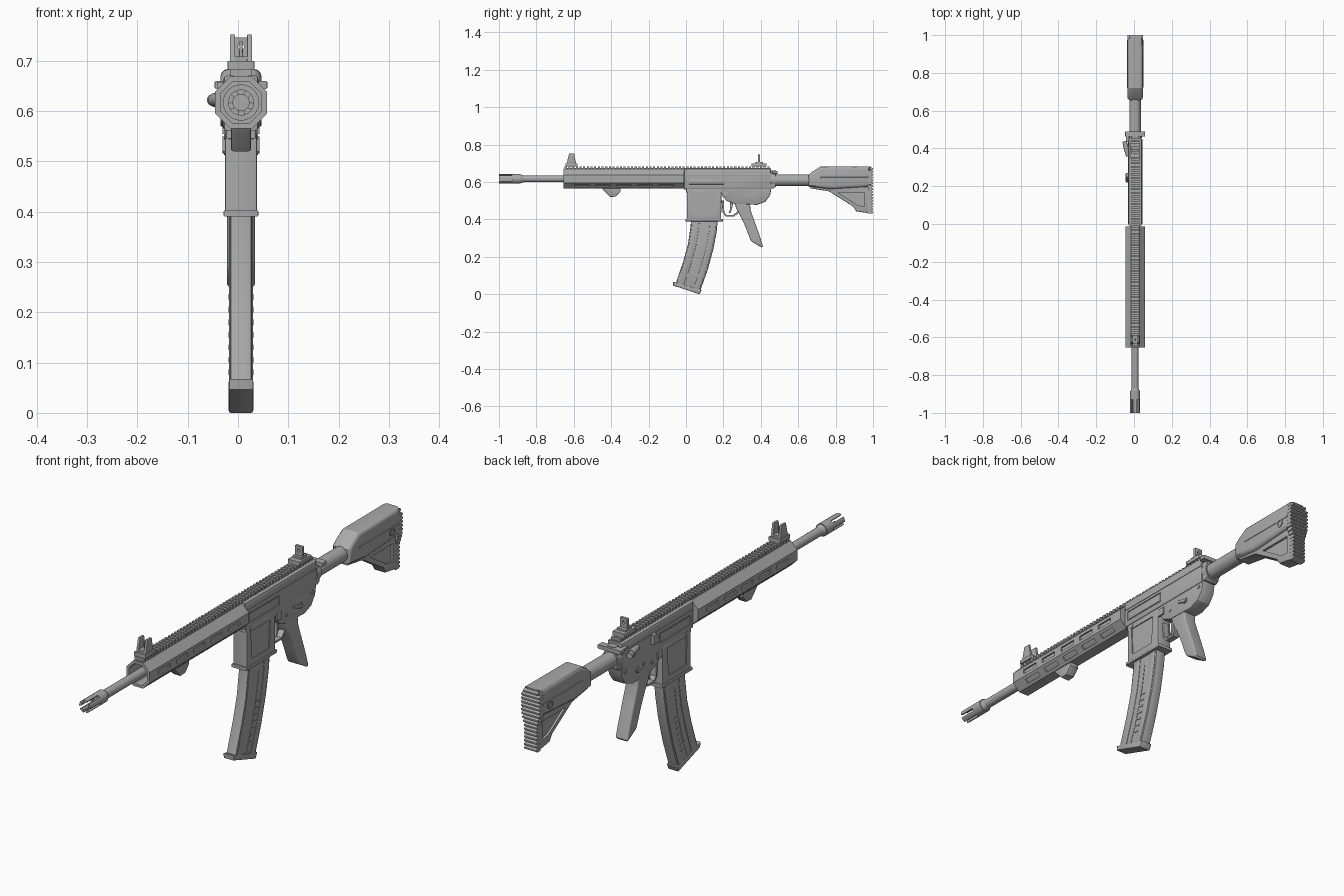
import bpy, bmesh, math
from mathutils import Matrix, Vector

CX = 0.006   # centre plane of the body
ZB = 0.617   # bore height

if "Cube" in bpy.data.objects:
    bpy.data.objects.remove(bpy.data.objects["Cube"])

grey = bpy.data.materials.new("matte_grey")
grey.use_nodes = True
COLOUR = (0.4, 0.4, 0.4, 1)
grey.diffuse_color = COLOUR
grey.node_tree.nodes["Principled BSDF"].inputs["Base Color"].default_value = COLOUR
parts = []


def finish(name, bm):
    bmesh.ops.recalc_face_normals(bm, faces=bm.faces)
    me = bpy.data.meshes.new(name)
    bm.to_mesh(me)
    bm.free()
    me.materials.append(grey)
    ob = bpy.data.objects.new(name, me)
    bpy.context.collection.objects.link(ob)
    parts.append(ob)
    return ob


def prism(name, profile, half, bevel=0.0, x=CX, segs=2):
    """Side profile of (y, z) points, thickened across x, with rounded side rims."""
    bm = bmesh.new()
    face = bm.faces.new([bm.verts.new((x - half, y, z)) for y, z in profile])
    new = bmesh.ops.extrude_face_region(bm, geom=[face])["geom"]
    bmesh.ops.translate(bm, vec=(2 * half, 0, 0),
                        verts=[v for v in new if isinstance(v, bmesh.types.BMVert)])
    if bevel:
        rims = [e for e in bm.edges if abs(e.verts[0].co.x - e.verts[1].co.x) < 1e-5]
        bmesh.ops.bevel(bm, geom=rims, offset=bevel, segments=segs, profile=0.5,
                        affect='EDGES', clamp_overlap=True)
    return finish(name, bm)


def rect(y0, y1, z0, z1):
    return [(y0, z0), (y1, z0), (y1, z1), (y0, z1)]


def add_box(bm, matrix, size):
    bmesh.ops.create_cube(bm, size=1, matrix=matrix @ Matrix.Diagonal((*size, 1)))


def rod(name, start, end, r0, r1=None, sides=24):
    """Round bar between two points."""
    a, b = Vector(start), Vector(end)
    turn = (b - a).to_track_quat('Z', 'Y').to_matrix().to_4x4()
    bm = bmesh.new()
    bmesh.ops.create_cone(bm, cap_ends=True, segments=sides, radius1=r0,
                          radius2=r0 if r1 is None else r1, depth=(b - a).length,
                          matrix=Matrix.Translation((a + b) / 2) @ turn)
    return finish(name, bm)


def bar(name, y0, y1, r0, r1=None, z=ZB, sides=24):
    return rod(name, (CX, y0, z), (CX, y1, z), r0, r1, sides)


def cut(ob, cutter):
    mod = ob.modifiers.new("cut", 'BOOLEAN')
    mod.operation, mod.solver, mod.object = 'DIFFERENCE', 'EXACT', cutter
    dg = bpy.context.evaluated_depsgraph_get()
    ob.data = bpy.data.meshes.new_from_object(ob.evaluated_get(dg))
    ob.modifiers.clear()
    parts.remove(cutter)
    bpy.data.objects.remove(cutter)


def cut_sides(ob, profile, half, depth):
    """Sink a panel into both flanks."""
    for s in (-1, 1):
        cut(ob, prism("cutter", profile, depth, x=CX + s * half))


def octagon(name, y0, y1, half):
    bm = bmesh.new()
    turn = Matrix.Translation((CX, (y0 + y1) / 2, ZB)) @ Matrix.Rotation(math.pi / 2, 4, 'X')
    r = half / math.cos(math.pi / 8)
    bmesh.ops.create_cone(bm, cap_ends=True, segments=8, radius1=r, radius2=r, depth=y1 - y0,
                          matrix=turn @ Matrix.Rotation(math.pi / 8, 4, 'Z'))
    return finish(name, bm)


# Barrel and slotted muzzle
bar("barrel", -0.9, 0.0, 0.018)
bar("muzzle_collar", -0.89, -0.868, 0.025, 0.018)
muzzle = bar("muzzle_device", -1.0, -0.885, 0.026)
cut(muzzle, bar("cutter", -1.02, -0.92, 0.016))
bm = bmesh.new()
for i in range(5):
    spin = Matrix.Rotation(math.tau * i / 5 + math.pi / 2, 4, 'Y')
    add_box(bm, Matrix.Translation((CX, -0.97, ZB)) @ spin @ Matrix.Translation((0.025, 0, 0)),
            (0.03, 0.08, 0.011))
cut(muzzle, finish("cutter", bm))

# Hollow octagonal handguard with slots on the flanks and lower chamfers
guard = octagon("handguard", -0.655, -0.012, 0.052)
cut(guard, octagon("cutter", -0.7, -0.06, 0.041))
bm = bmesh.new()
for angle in (0, 45, 135, 180):
    face = Matrix.Translation((CX, 0, ZB)) @ Matrix.Rotation(math.radians(angle), 4, 'Y')
    for i in range(5):
        add_box(bm, face @ Matrix.Translation((0.052, -0.556 + 0.112 * i, 0)), (0.013, 0.075, 0.018))
cut(guard, finish("cutter", bm))
bar("barrel_nut", -0.12, -0.04, 0.036)
prism("hand_stop", [(-0.45, 0.567), (-0.44, 0.555), (-0.405, 0.52), (-0.375, 0.522),
                    (-0.35, 0.55), (-0.35, 0.567)], 0.02, 0.005)

# Toothed top rail
prism("rail_base", rect(-0.65, 0.45, 0.66, 0.674), 0.015)
bm = bmesh.new()
for i in range(56):
    add_box(bm, Matrix.Translation((CX, -0.643 + 0.0197 * i, 0.677)), (0.044, 0.011, 0.014))
finish("rail_teeth", bm)

# Upper receiver
upper = prism("upper_receiver", rect(-0.012, 0.455, 0.56, 0.672), 0.036, 0.012)
cut_sides(upper, rect(0.01, 0.21, 0.582, 0.622), 0.036, 0.004)
prism("port_cover", rect(0.016, 0.204, 0.588, 0.616), 0.034, 0.002)
prism("receiver_ridge", rect(0.0, 0.45, 0.632, 0.64), 0.038, 0.002)
prism("case_deflector", [(0.22, 0.6), (0.27, 0.6), (0.27, 0.64), (0.25, 0.64)], 0.008, 0.003, x=-0.036)
rod("forward_assist", (-0.028, 0.36, 0.622), (-0.046, 0.42, 0.622), 0.014, sides=16)
rod("forward_assist_button", (-0.044, 0.41, 0.622), (-0.05, 0.438, 0.622), 0.012, sides=16)
prism("charging_handle", rect(0.462, 0.49, 0.644, 0.66), 0.053, 0.004)
prism("charging_handle_stem", rect(0.4, 0.48, 0.642, 0.662), 0.018, 0.003)
prism("charging_latch", rect(0.435, 0.47, 0.646, 0.658), 0.008, 0.002, x=-0.034)

# Lower receiver and magazine well
prism("lower_receiver", [(0.0, 0.575), (0.0, 0.545), (0.19, 0.54), (0.215, 0.5), (0.26, 0.482),
                         (0.38, 0.478), (0.425, 0.495), (0.45, 0.53), (0.458, 0.575)], 0.031, 0.006)
well = prism("magazine_well", [(0.005, 0.56), (0.005, 0.4), (0.188, 0.4), (0.19, 0.56)], 0.032, 0.005)
cut_sides(well, [(0.03, 0.54), (0.035, 0.425), (0.15, 0.425), (0.155, 0.54)], 0.032, 0.004)
prism("magazine_well_lip", rect(-0.003, 0.197, 0.39, 0.403), 0.035, 0.004)

# Controls and pins
for s in (-1, 1):
    for name, y, z, r in (("front_pin", 0.03, 0.552, 0.009), ("rear_pin", 0.43, 0.55, 0.009),
                          ("trigger_pin", 0.26, 0.52, 0.006), ("hammer_pin", 0.31, 0.535, 0.006),
                          ("selector_hub", 0.35, 0.525, 0.012)):
        rod(name, (CX, y, z), (CX + s * 0.034, y, z), r, sides=16)
    prism("selector_lever", [(0.315, 0.526), (0.355, 0.516), (0.36, 0.53), (0.32, 0.536)],
          0.003, x=CX + s * 0.034)
    prism("magazine_catch", rect(0.195, 0.225, 0.52, 0.55), 0.004, 0.002, x=CX + s * 0.033)

# Trigger, guard and grip
prism("trigger_guard", [(0.19, 0.5), (0.196, 0.435), (0.212, 0.415), (0.258, 0.415), (0.285, 0.44),
                        (0.278, 0.447), (0.254, 0.424), (0.216, 0.424), (0.205, 0.438), (0.202, 0.5)],
      0.013, 0.002)
prism("trigger", [(0.235, 0.49), (0.236, 0.455), (0.228, 0.435), (0.236, 0.434),
                  (0.246, 0.455), (0.252, 0.49)], 0.006, 0.002)
prism("grip", [(0.26, 0.49), (0.268, 0.46), (0.295, 0.41), (0.318, 0.36), (0.345, 0.29),
               (0.352, 0.28), (0.405, 0.25), (0.411, 0.257), (0.395, 0.31), (0.37, 0.38),
               (0.345, 0.45), (0.342, 0.49)], 0.028, 0.014, segs=4)

# Curved magazine, with flank ribs following the same curve
FRONT = [(0.03, 0.43), (0.024, 0.36), (0.011, 0.27), (-0.015, 0.175), (-0.054, 0.06)]
BACK = [(0.172, 0.43), (0.165, 0.34), (0.146, 0.24), (0.116, 0.13), (0.076, 0.018)]


def band(a, b, first=0):
    edge = lambda t: [(p[0] + (q[0] - p[0]) * t, p[1] + (q[1] - p[1]) * t)
                      for p, q in zip(FRONT, BACK)][first:]
    return edge(a) + edge(b)[::-1]


prism("magazine", band(0, 1), 0.022, 0.006)
prism("magazine_front_rib", band(0.04, 0.32), 0.024, 0.002)
prism("magazine_rear_rib", band(0.72, 0.95), 0.024, 0.002)
prism("magazine_window", band(0.49, 0.53, 1), 0.0235)
for i in range(7):
    t = i / 6
    y, z = 0.04 + 0.055 * t - 0.012 * t * t, 0.08 + 0.15 * t
    prism("magazine_rung", [(y - 0.012, z), (y + 0.014, z - 0.005),
                            (y + 0.014, z + 0.001), (y - 0.012, z + 0.006)], 0.0245)
prism("magazine_base", [(-0.07, 0.067), (-0.068, 0.046), (0.073, 0.0), (0.084, 0.023)], 0.0245, 0.004)

# Buffer tube
bar("buffer_tube", 0.45, 0.72, 0.031, z=0.609)
bar("castle_nut", 0.455, 0.482, 0.037, z=0.609, sides=16)
prism("end_plate", [(0.45, 0.57), (0.465, 0.565), (0.48, 0.575), (0.48, 0.65), (0.45, 0.65)], 0.03, 0.004)

# Shoulder stock with recessed web and ribbed butt pad
prism("stock_body", [(0.655, 0.575), (0.655, 0.635), (0.675, 0.655), (0.72, 0.683), (0.985, 0.684),
                     (0.985, 0.575), (0.77, 0.562)], 0.041, 0.016, segs=3)
web = prism("stock_web", [(0.665, 0.59), (0.665, 0.566), (0.765, 0.55), (0.895, 0.468), (0.91, 0.443),
                          (0.985, 0.432), (0.985, 0.59)], 0.027, 0.004)
cut_sides(web, [(0.81, 0.545), (0.955, 0.545), (0.955, 0.47), (0.92, 0.475)], 0.027, 0.009)
prism("stock_side_rib", rect(0.72, 0.975, 0.618, 0.626), 0.043, 0.002)
prism("butt_plate", rect(0.972, 0.99, 0.434, 0.684), 0.026, 0.003)
for i in range(16):
    z = 0.438 + 0.0155 * i
    half = 0.028 + 0.013 * min(1, max(0, (z - 0.53) / 0.05)) - (0.008 if i == 15 else 0)
    prism("butt_pad_rib", [(0.972, z - 0.0075), (0.992, z - 0.0075), (1.0, z - 0.003),
                           (1.0, z + 0.003), (0.992, z + 0.0075), (0.972, z + 0.0075)], half)
for s in (-1, 1):
    socket = rod("sling_socket", (CX + s * 0.03, 0.93, 0.608), (CX + s * 0.044, 0.93, 0.608), 0.017)
    cut(socket, rod("cutter", (CX + s * 0.036, 0.93, 0.608), (CX + s * 0.05, 0.93, 0.608), 0.011))

# Front sight: base, two ears and a post
prism("front_sight_base", rect(-0.645, -0.58, 0.683, 0.7), 0.027, 0.003)
for s in (-1, 1):
    prism("front_sight_ear", [(-0.638, 0.698), (-0.588, 0.698), (-0.598, 0.752), (-0.625, 0.752)],
          0.005, 0.0015, x=CX + s * 0.017)
prism("front_sight_bridge", rect(-0.636, -0.59, 0.698, 0.708), 0.015)
rod("front_sight_post", (CX, -0.612, 0.7), (CX, -0.612, 0.738), 0.004, 0.003, 12)

# Rear sight: base and pierced blade
prism("rear_sight_base", rect(0.35, 0.43, 0.683, 0.7), 0.027, 0.003)
prism("rear_sight_hinge", rect(0.372, 0.412, 0.698, 0.708), 0.02, 0.002)
blade = prism("rear_sight_blade", rect(0.384, 0.396, 0.7, 0.746), 0.017, 0.002)
cut(blade, bar("cutter", 0.37, 0.41, 0.006, z=0.728, sides=16))

# Smooth the round parts, keep hard edges
bpy.ops.object.select_all(action='DESELECT')
for ob in parts:
    ob.select_set(True)
bpy.context.view_layer.objects.active = parts[0]
bpy.ops.object.shade_smooth_by_angle(angle=math.radians(30))
